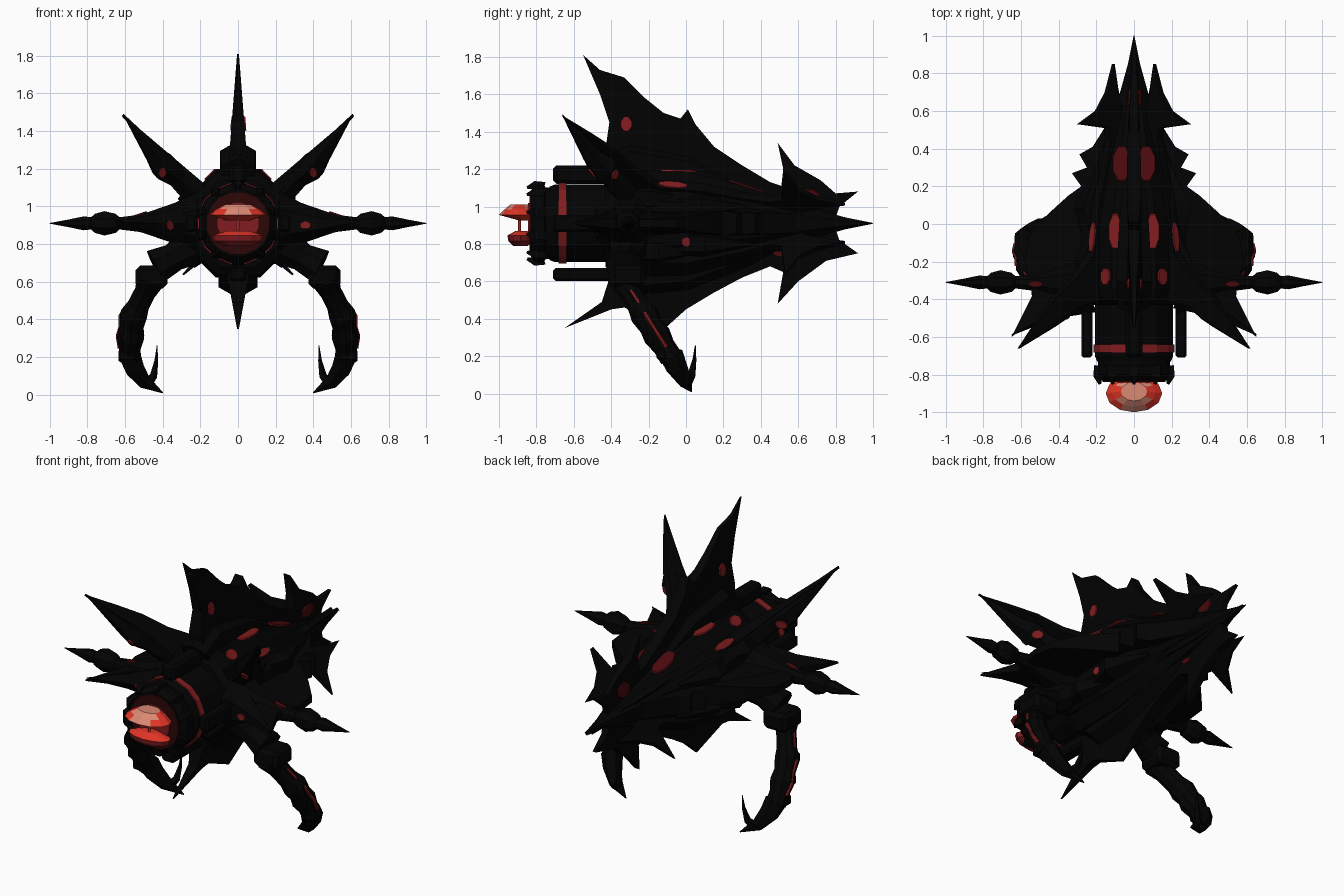
import bpy, bmesh, math
from mathutils import Vector, Matrix

cube = bpy.data.objects.get("Cube")
if cube:
    bpy.data.objects.remove(cube)

AXIS = 0.91  # height of the hull's long axis
SIDES = ((1, "left"), (-1, "right"))


def material(name, r, g, b):
    m = bpy.data.materials.new(name)
    m.use_nodes = True
    m.diffuse_color = (r, g, b, 1)
    m.node_tree.nodes["Principled BSDF"].inputs["Base Color"].default_value = (r, g, b, 1)
    return m


black = material("hull_black", 0.0008, 0.0008, 0.0008)
red = material("panel_red", 0.22, 0.012, 0.014)
dark_red = material("dark_red", 0.07, 0.003, 0.004)
throat = material("throat_red", 0.025, 0.002, 0.002)
bright = material("glow_red", 0.75, 0.035, 0.02)
pink = material("glow_pink", 0.7, 0.25, 0.17)


def finish(bm, name, mats, rule=None):
    bmesh.ops.recalc_face_normals(bm, faces=bm.faces[:])
    bm.normal_update()
    if rule:
        for f in bm.faces:
            f.material_index = rule(f)
    mesh = bpy.data.meshes.new(name)
    bm.to_mesh(mesh)
    bm.free()
    for m in mats:
        mesh.materials.append(m)
    ob = bpy.data.objects.new(name, mesh)
    bpy.context.collection.objects.link(ob)
    return ob


def skin(name, rings, mats=(black,), rule=None):
    """Joins a list of equal point rings into a capped solid."""
    bm = bmesh.new()
    loops = [[bm.verts.new(p) for p in ring] for ring in rings]
    n = len(loops[0])
    for a, b in zip(loops, loops[1:]):
        for i in range(n):
            j = (i + 1) % n
            bm.faces.new((a[i], a[j], b[j], b[i]))
    bm.faces.new(loops[0])
    bm.faces.new(loops[-1])
    return finish(bm, name, mats, rule)


def tube(name, path, sides=8, mats=(black,), up=(0, 0, 1)):
    """Solid along a path of (x, y, z, radius)."""
    pts = [Vector(p[:3]) for p in path]
    rings = []
    for i, p in enumerate(pts):
        d = (pts[min(i + 1, len(pts) - 1)] - pts[max(i - 1, 0)]).normalized()
        u = d.cross(Vector(up)).normalized()
        v = d.cross(u)
        angles = [(k + 0.5) * math.tau / sides for k in range(sides)]
        rings.append([p + (u * math.cos(a) + v * math.sin(a)) * path[i][3] for a in angles])
    return skin(name, rings, mats)


def fin(name, degrees, outline, root, tip=0.005):
    """Wedge blade around the hull axis; outline holds (y, distance from axis)."""
    a = math.radians(degrees)
    out = Vector((math.cos(a), 0, math.sin(a)))
    across = Vector((-math.sin(a), 0, math.cos(a)))
    top = max(r for y, r in outline)
    rings = []
    for s in (-1, 1):
        ring = []
        for y, r in outline:
            t = tip + (root - tip) * (1 - r / top) * min(1, max(0.1, 1 - y))
            ring.append(out * r + across * s * t + Vector((0, y, AXIS)))
        rings.append(ring)
    return skin(name, rings)


def box(name, x, y, z, sx, sy, sz):
    bm = bmesh.new()
    bmesh.ops.create_cube(bm, size=1, matrix=Matrix.Translation((x, y, z)) @ Matrix.Diagonal((sx, sy, sz, 1)))
    bmesh.ops.bevel(bm, geom=bm.edges[:], offset=min(sx, sy, sz) * 0.2, segments=1, affect='EDGES')
    return finish(bm, name, (black,))


def along_y(name, profile, sides=8, mats=(black,)):
    return tube(name, [(0, y, AXIS, r) for y, r in profile], sides, mats)


# Hull and nose barrel with its red band
along_y("hull", [(-.43, .25), (-.4, .29), (-.34, .31), (0, .3), (.3, .22), (.55, .13), (.7, .08), (.85, .035), (1, .002)])
along_y("nose_barrel", [(-.73, .2), (-.7, .212), (-.4, .212)], 16)
along_y("nose_band", [(-.682, .219), (-.64, .219)], 16, (red,))
along_y("nose_collar", [(-.83, .18), (-.8, .21), (-.76, .21), (-.75, .195), (-.7, .195)], 16)
along_y("nose_throat", [(-.838, .17), (-.82, .17)], 16, (throat,))
along_y("throat_glow", [(-.844, .11), (-.836, .11)], 16, (red,))
tube("spine", [(0, -.42, 1.17, .1), (0, -.3, 1.24, .11), (0, 0, 1.2, .09), (0, .3, 1.06, .06), (0, .6, .97, .04)], 6)
tube("keel", [(0, -.38, .72, .1), (0, -.25, .63, .12), (0, 0, .66, .12), (0, .3, .76, .1), (0, .6, .86, .05)], 6)

# Rails around the nose barrel
box("top_rail", 0, -.51, 1.17, .09, .4, .1)
box("bottom_rail", 0, -.51, .637, .09, .4, .07)

# Teeth around the nose collar
for k in range(10):
    a = (k + 0.5) * math.tau / 10
    c, s = math.cos(a), math.sin(a)
    tube("nose_tooth", [(c * .19, -.76, AXIS + s * .19, .045), (c * .205, -.81, AXIS + s * .205, .03),
                        (c * .19, -.85, AXIS + s * .19, .01)], 4)


# Glowing jaws, each a stack of flat rings (z, half width, half depth, centre y)
def jaw(name, stack, mats, rule):
    skin(name, [[(rx * math.cos(k * math.tau / 12), cy + ry * math.sin(k * math.tau / 12), z)
                 for k in range(12)] for z, rx, ry, cy in stack], mats, rule)


jaw("upper_jaw", [(.925, .06, .03, -.86), (.955, .15, .1, -.9), (.985, .115, .075, -.895), (1.01, .07, .05, -.89)],
    (bright, pink), lambda f: int(f.normal.z > .3 and abs(f.calc_center_median().x) < .085))
jaw("lower_jaw", [(.79, .07, .04, -.885), (.815, .13, .065, -.885), (.845, .14, .07, -.885), (.87, .06, .03, -.88)],
    (bright, red), lambda f: int(f.normal.z < .3))
tube("jaw_link", [(0, -.89, .86, .008), (0, -.89, .94, .008)], 6, (bright,), (0, 1, 0))

# Radial blades
tail = [(.45, .19), (.51, .2), (.53, .4), (.6, .27), (.7, .2), (.85, .15), (.72, .13), (.63, .11), (.6, .03)]
fin("top_fin", 90, [(-.4, .25), (-.43, .4), (-.41, .54), (-.46, .69), (-.55, .9), (-.46, .82), (-.33, .78),
                    (-.22, .67), (-.12, .59), (-.03, .56), (.01, .61), (.05, .53), (.15, .41), (.3, .31),
                    (.45, .22), (.51, .2), (.52, .29), (.49, .43), (.58, .31), (.72, .23), (.8, .16),
                    (.92, .17), (.82, .09), (.8, .03)], .075)
fin("bottom_fin", -90, [(-.38, .2), (-.45, .42), (-.65, .56), (-.4, .46), (-.33, .45), (-.1, .55), (0, .46),
                        (.15, .37), (.3, .29), (.45, .23), (.52, .26), (.49, .43), (.6, .31), (.75, .2),
                        (.92, .16), (.82, .09), (.8, .03)], .11)
diagonal = [(-.4, .25), (-.45, .45), (-.55, .63), (-.66, .84), (-.5, .69), (-.38, .57), (-.28, .43),
            (-.15, .31), (.1, .28), (.3, .22)] + tail
lower = [(-.4, .25), (-.3, .33), (0, .33), (.3, .25)] + tail
wing = [(-.4, .2), (-.42, .42), (-.6, .65), (-.38, .54), (-.2, .58), (-.06, .56), (.05, .46), (.15, .35), (.2, .28),
        (.27, .33), (.3, .25), (.37, .29), (.41, .22), (.6, .1), (.6, .03)]

for s, side in SIDES:
    def angle(d):
        return d if s > 0 else 180 - d

    fin(side + "_upper_fin", angle(43), diagonal, .045)
    fin(side + "_lower_fin", angle(-43), lower, .07)
    fin(side + "_wing", angle(0), wing, .14)
    box(side + "_side_rail", s * .25, -.51, AXIS, .06, .4, .09)

    # Swept spikes, the upper one with a pod
    tube(side + "_upper_spike", [(s * .24, -.32, 1.07, .07), (s * .33, -.4, 1.16, .06), (s * .39, -.44, 1.21, .08),
                                 (s * .44, -.5, 1.27, .055), (s * .61, -.66, 1.49, .003)], 6)
    tube(side + "_wing_spike", [(s * .25, -.36, AXIS, .12), (s * .45, -.46, AXIS, .05), (s * .65, -.59, .92, .003)], 5)

    # Straight side arm with a bulb and a point
    profile = [(.22, .19), (.33, .12), (.45, .075), (.52, .05), (.63, .035), (.65, .055), (.71, .07),
               (.76, .055), (.78, .035), (.82, .04), (.9, .022), (1, .002)]
    tube(side + "_arm", [(s * x, -.31, AXIS, r) for x, r in profile], 8)

    # Curved leg with armour rings and a thin red outer stripe
    tube(side + "_shoulder", [(s * .2, -.3, .82, .13), (s * .34, -.32, .73, .08), (s * .44, -.33, .68, .1)], 8)
    box(side + "_shoulder_block", s * .46, -.31, .625, .17, .18, .12)
    leg = [(.46, .62, .08), (.49, .55, .06), (.53, .47, .06), (.555, .42, .075), (.565, .36, .065),
           (.57, .31, .075), (.575, .25, .06), (.575, .19, .062)]
    tube(side + "_leg", [(s * x, -.35 + (.62 - z) * .63, z, r) for x, z, r in leg], 10, up=(0, 1, 0))
    tube(side + "_leg_stripe", [(s * (x + r * .97 - .004), -.34 + (.62 - z) * .63, z, .012) for x, z, r in leg[1:7]],
         6, (red,), (0, 1, 0))
    for x, z in ((.56, .42), (.58, .31), (.59, .21)):
        box(side + "_leg_plate", s * x, -.39 + (.62 - z) * .63, z, .09, .05, .06)
    tube(side + "_claw", [(s * .575, -.08, .21, .065), (s * .55, -.05, .14, .058), (s * .5, -.01, .07, .042),
                          (s * .4, .03, .01, .003)], 6, up=(0, 1, 0))
    tube(side + "_claw_thorn", [(s * .49, 0, .05, .03), (s * .45, .03, .1, .022), (s * .435, .045, .18, .011),
                                (s * .43, .05, .26, .002)], 5, up=(0, 1, 0))

    # Armour scales along the hull
    for y, z in ((-.2, 1.04), (.08, 1.0), (-.15, .76), (.1, .8)):
        tube(side + "_flank_scale", [(s * .2, y - .15, z, .07), (s * .25, y, z, .07), (s * .18, y + .25, z, .01)], 5)


# Thin red panels laid on the surface that a ray meets
def panel(name, origin, direction, length, width, mat):
    bpy.context.view_layer.update()
    deps = bpy.context.evaluated_depsgraph_get()
    hit, spot, normal, *_ = bpy.context.scene.ray_cast(deps, Vector(origin), Vector(direction))
    if not hit:
        return
    if normal.dot(Vector(direction)) > 0:
        normal = -normal
    y = (Vector((0, 1, 0)) - normal * normal.y).normalized()
    x = y.cross(normal)
    turn = Matrix((x, y, normal)).transposed().to_4x4()
    bm = bmesh.new()
    bmesh.ops.create_cone(bm, cap_ends=True, segments=8, radius1=.54, radius2=.5, depth=.009,
                          matrix=Matrix.Diagonal((width, length, 1, 1)) @ Matrix.Rotation(math.pi / 8, 4, 'Z'))
    bm.transform(Matrix.Translation(spot + normal * .003) @ turn)
    finish(bm, name, (mat,))


from_above = [(.065, .32, .2, .1, dark_red), (.1, -.04, .19, .07, red), (.22, -.07, .16, .045, red),
              (.15, -.28, .09, .07, red), (.52, -.32, .03, .08, dark_red)]
from_side = [(-.32, 1.44, .06, .08, red), (-.38, 1.17, .07, .05, red), (0, .81, .05, .05, red),
             (.5, .75, .07, .03, dark_red)]
for s, side in SIDES:
    for x, y, length, width, mat in from_above:
        panel(side + "_deck_panel", (s * x, y, 3), (0, 0, -1), length, width, mat)
    for y, z, length, width, mat in from_side:
        panel(side + "_flank_panel", (s * 3, y, z), (-s, 0, 0), length, width, mat)
    panel(side + "_tail_panel", (s * .06, .66, 1.05), (-s, 0, 0), .11, .09, dark_red)
    for x, z in ((.4, 1.18), (.36, .9)):
        panel(side + "_front_panel", (s * x, -3, z), (0, 1, 0), .06, .04, red)
